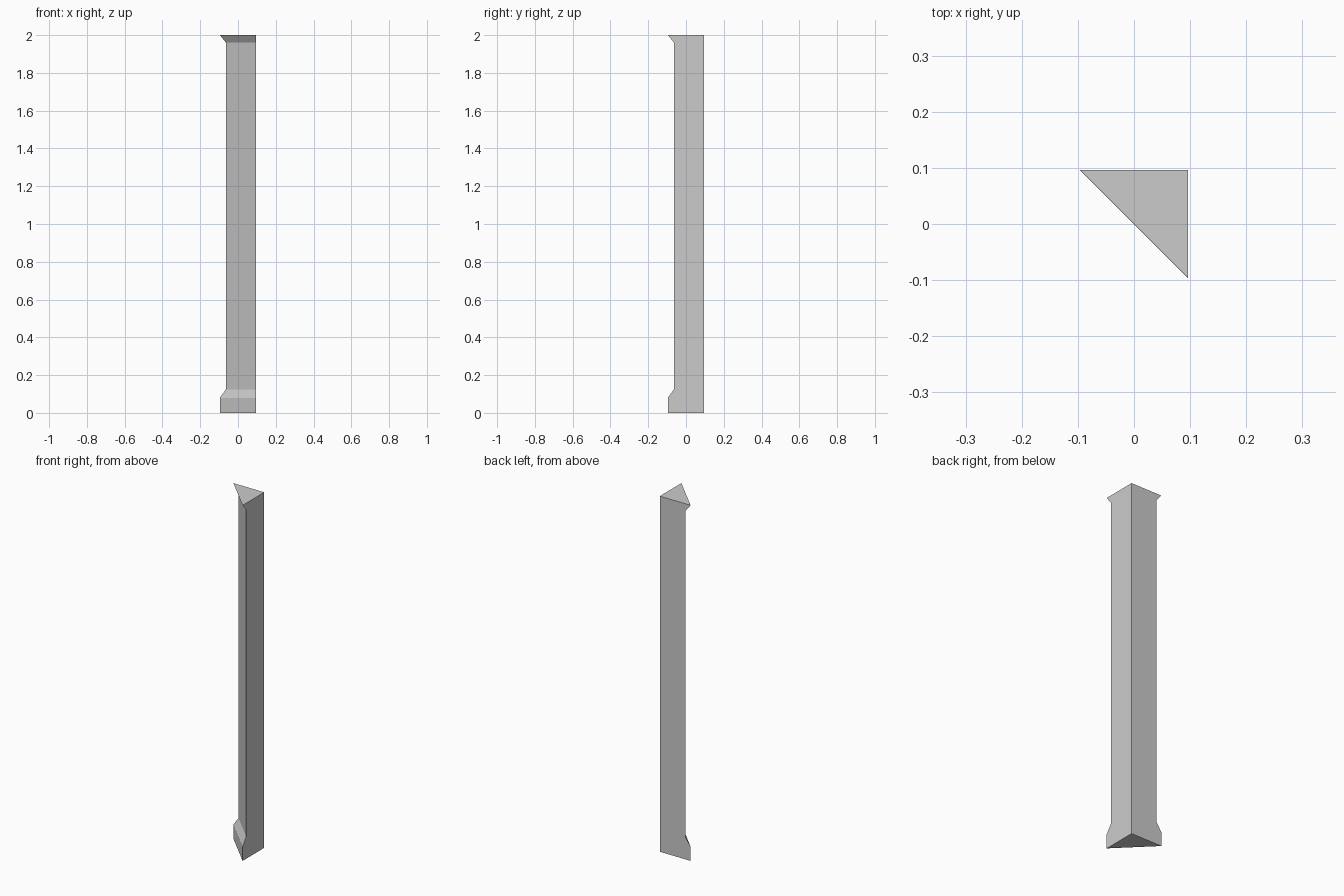
import bpy, bmesh

if "Cube" in bpy.data.objects:
    bpy.data.objects.remove(bpy.data.objects["Cube"])

HALF = 0.096   # right-angle corner sits at (HALF, HALF)
# (height, how far the two wings reach toward -x / -y)
PROFILE = [(0.0, 0.096), (0.08, 0.096), (0.125, 0.064), (1.96, 0.064), (2.0, 0.096)]


def loft(name, profile):
    bm = bmesh.new()
    rings = []
    for z, reach in profile:
        pts = [(HALF, HALF), (-reach, HALF), (HALF, -reach)]
        rings.append([bm.verts.new((x, y, z)) for x, y in pts])
    for low, high in zip(rings, rings[1:]):
        for i in range(3):
            j = (i + 1) % 3
            bm.faces.new((low[i], low[j], high[j], high[i]))
    bm.faces.new(rings[0][::-1])
    bm.faces.new(rings[-1])
    # merge the coplanar strips on the two wall sides
    bmesh.ops.recalc_face_normals(bm, faces=bm.faces)
    bmesh.ops.dissolve_limit(bm, angle_limit=0.01, verts=bm.verts, edges=bm.edges)
    mesh = bpy.data.meshes.new(name)
    bm.to_mesh(mesh)
    bm.free()
    obj = bpy.data.objects.new(name, mesh)
    bpy.context.collection.objects.link(obj)
    return obj


# Triangular corner pillar: plinth, chamfer, shaft and flared top
loft("corner_pillar", PROFILE)
